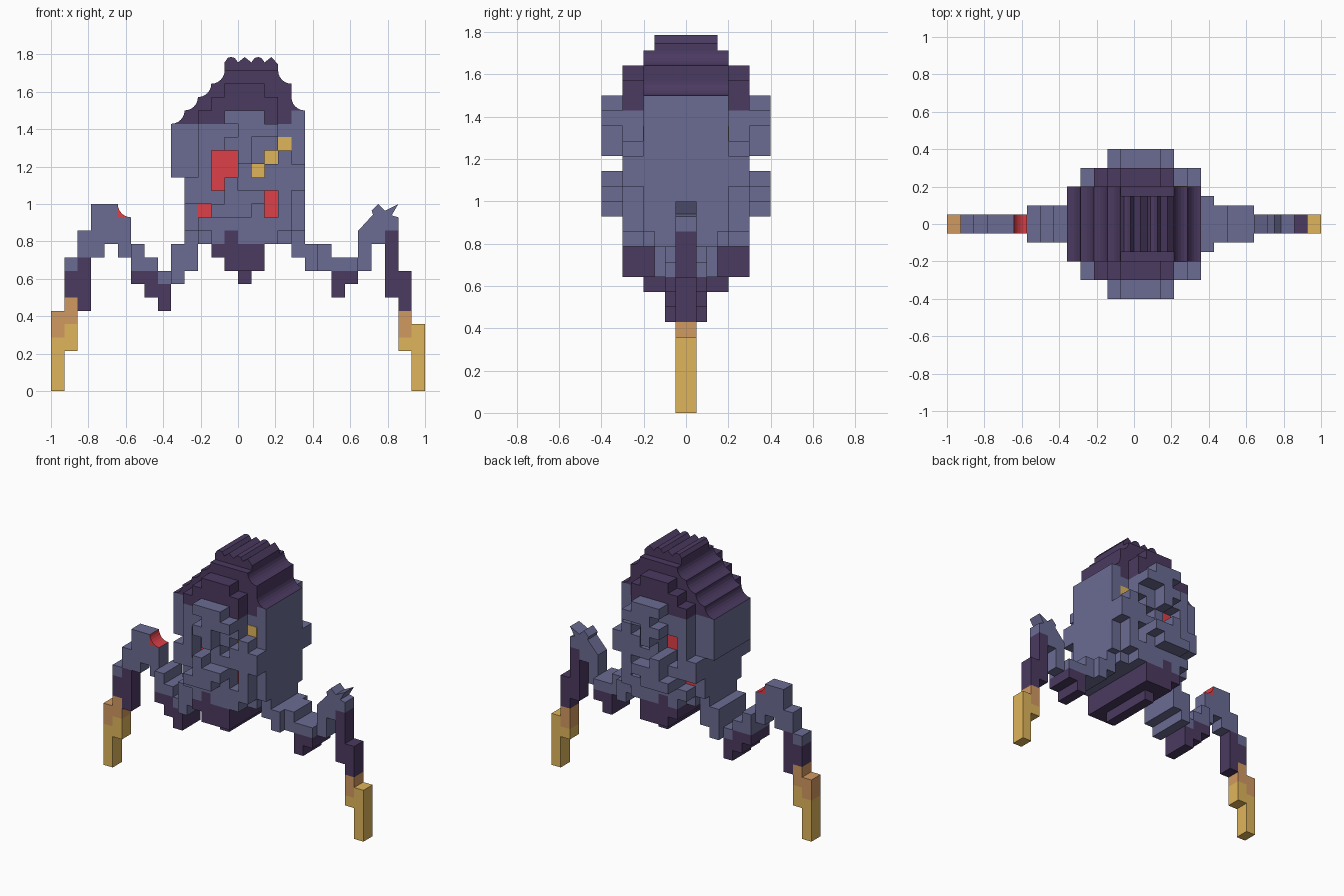
import bpy, bmesh, math

if "Cube" in bpy.data.objects:
    bpy.data.objects.remove(bpy.data.objects["Cube"])

U = 1 / 14  # one pixel of the stepped design


def material(name, rgb):
    m = bpy.data.materials.new(name)
    m.diffuse_color = (*rgb, 1)
    m.use_nodes = True
    m.node_tree.nodes["Principled BSDF"].inputs["Base Color"].default_value = m.diffuse_color
    return m


SLATE = material("slate_blue", (0.145, 0.147, 0.29))
PLUM = material("dark_plum", (0.070, 0.042, 0.118))
RED = material("red", (0.72, 0.05, 0.065))
GOLD = material("gold", (0.74, 0.46, 0.105))
TAN = material("tan", (0.64, 0.32, 0.12))


def finish(name, bm, mat):
    bmesh.ops.remove_doubles(bm, verts=bm.verts, dist=1e-5)
    bmesh.ops.recalc_face_normals(bm, faces=bm.faces)
    me = bpy.data.meshes.new(name)
    bm.to_mesh(me)
    bm.free()
    me.materials.append(mat)
    ob = bpy.data.objects.new(name, me)
    bpy.context.collection.objects.link(ob)
    return ob


def cells(cols, skip=()):
    """cols: (first column, last column, bottom row, top row)"""
    out = {(i, j) for a, b, lo, hi in cols for i in range(a, b + 1) for j in range(lo, hi)}
    return out - set(skip)


def slab(name, cs, mat, y1, y0=None):
    """Stepped slab through the body, or a front and back relief pair from y0 to y1."""
    bm = bmesh.new()
    spans = [(-y1, y1)] if y0 is None else [(-y1, -y0), (y0, y1)]

    def quad(pts):
        bm.faces.new([bm.verts.new((p[0] * U - 1, p[1], p[2] * U)) for p in pts])

    for a, b in spans:
        for i, j in cs:
            c = [(i, j), (i + 1, j), (i + 1, j + 1), (i, j + 1)]
            for y in (a, b):
                quad([(x, y, z) for x, z in c])
            for k, n in enumerate([(i, j - 1), (i + 1, j), (i, j + 1), (i - 1, j)]):
                if n not in cs:
                    p, q = c[k], c[(k + 1) % 4]
                    quad([(p[0], a, p[1]), (q[0], a, q[1]), (q[0], b, q[1]), (p[0], b, p[1])])
    return finish(name, bm, mat)


def profile(name, pts, mat, half):
    """Extrude an outline given in pixels."""
    bm = bmesh.new()
    f = bm.faces.new([bm.verts.new((x * U - 1, -half, z * U)) for x, z in pts])
    r = bmesh.ops.extrude_face_region(bm, geom=[f])
    vs = [g for g in r["geom"] if isinstance(g, bmesh.types.BMVert)]
    bmesh.ops.translate(bm, verts=vs, vec=(0, 2 * half, 0))
    return finish(name, bm, mat)


def scoop(cx, cz, a0, a1, n=6):
    """Quarter-circle hollow of one pixel radius."""
    return [(cx + math.cos(math.radians(a0 + (a1 - a0) * k / n)),
             cz + math.sin(math.radians(a0 + (a1 - a0) * k / n))) for k in range(n + 1)]


# Eyes and marks, sunk to the core depth
left_eye = cells([(12, 12, 15, 18), (13, 13, 16, 18)])
low_marks = cells([(11, 11, 13, 14), (16, 16, 13, 15)])
gold_marks = {(15, 16), (16, 17), (17, 18)}
slab("large_eye", left_eye, RED, 0.203, 0.198)
slab("low_marks", low_marks, RED, 0.203, 0.198)
slab("gold_marks", gold_marks, GOLD, 0.203, 0.198)

# Head core and its relief layers, same on front and back
slab("head_core", cells([(9, 9, 16, 20), (10, 10, 12, 20), (11, 17, 11, 20), (18, 18, 12, 21)]), SLATE, 0.2)
slab("face_layer", cells([(10, 10, 14, 16), (11, 11, 12, 20), (12, 12, 11, 20), (13, 13, 12, 20),
                          (14, 16, 11, 20), (17, 17, 12, 18), (18, 18, 15, 17)],
                         left_eye | low_marks | gold_marks), SLATE, 0.3, 0.2)
slab("brow_and_nose", cells([(13, 15, 20, 21), (14, 16, 19, 20), (13, 14, 18, 19), (14, 14, 17, 18),
                             (13, 13, 15, 16), (13, 15, 14, 15), (12, 14, 13, 14)]), SLATE, 0.4, 0.3)

# Hair with scooped steps
hair = [(9, 20)]
for k in range(4):
    hair += scoop(9 + k, 21 + k, -90, 0)[1:]
hair += scoop(18, 24, 180, 270) + scoop(19, 22, 180, 270) + [(18, 21), (18, 20)]
hair = [p for n, p in enumerate(hair) if p not in hair[:n]]
profile("hair", hair, PLUM, 0.2)
profile("hair_crest", [(13, 24), (13, 24.6), (13.25, 24.95), (13.5, 25), (13.75, 24.93), (14, 24.6), (14.5, 25),
                       (15, 24.6), (15.25, 24.93), (15.5, 25), (15.75, 24.93), (16, 24.6), (16.5, 25),
                       (17, 24.45), (17, 24)], PLUM, 0.15)
slab("hair_fringe", cells([(11, 11, 20, 21), (12, 12, 20, 22), (13, 15, 20, 23), (16, 16, 20, 22)]), PLUM, 0.3, 0.2)

# Jaw
slab("jaw", cells([(12, 12, 10, 11), (13, 13, 9, 12), (14, 15, 9, 11)]), PLUM, 0.3)
slab("jaw_tip", {(14, 8)}, PLUM, 0.2)

# Left leg
slab("left_hip", cells([(10, 10, 9, 12), (9, 9, 8, 11)]), SLATE, 0.15)
slab("left_thigh", cells([(6, 6, 9, 11), (7, 7, 9, 10), (8, 8, 8, 9)]), SLATE, 0.1)
slab("left_thigh_underside", cells([(6, 6, 8, 9), (7, 7, 7, 9), (8, 8, 6, 8)]), PLUM, 0.1)
slab("left_knee", cells([(1, 1, 9, 10), (2, 2, 10, 12), (3, 3, 10, 14), (4, 4, 11, 14), (5, 5, 10, 13)]), SLATE, 0.05)
profile("left_knee_wound", [(5, 13)] + scoop(6, 14, 270, 180), RED, 0.05)
slab("left_shin", cells([(1, 1, 7, 9), (2, 2, 6, 10)]), PLUM, 0.05)
slab("left_ankle", cells([(0, 0, 4, 6), (1, 1, 5, 7)]), TAN, 0.05)
slab("left_claw", cells([(0, 0, 0, 4), (1, 1, 3, 5)]), GOLD, 0.05)

# Right leg
slab("right_hip", cells([(18, 18, 10, 12), (19, 19, 9, 11)]), SLATE, 0.15)
slab("right_thigh", cells([(20, 20, 9, 11), (21, 22, 9, 10)]), SLATE, 0.1)
slab("right_thigh_underside", cells([(21, 21, 7, 9), (22, 22, 8, 9)]), PLUM, 0.1)
profile("right_knee", [(23, 9), (24, 9), (24, 11), (25, 11), (25, 12), (26, 12), (26, 13), (25.5, 13.15),
                       (26, 14), (25, 13.5), (24.5, 14), (24, 13.5), (24.1, 13.2), (23, 12)], SLATE, 0.05)
slab("right_shin", cells([(25, 25, 7, 12), (26, 26, 6, 9)]), PLUM, 0.05)
slab("right_ankle", cells([(26, 26, 4, 6)]), TAN, 0.05)
slab("right_claw", cells([(26, 26, 3, 4), (27, 27, 0, 5)]), GOLD, 0.05)
